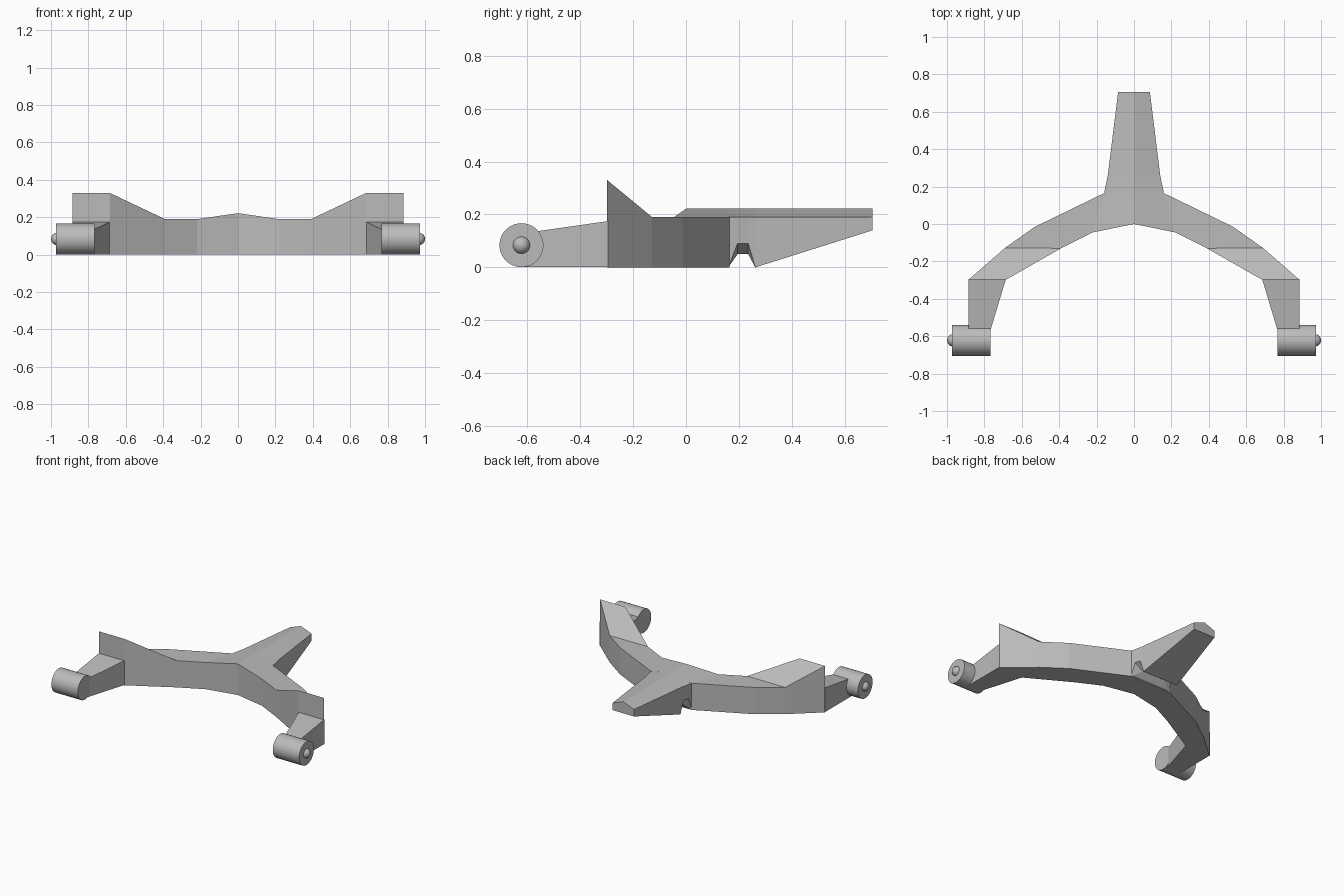
import bpy, bmesh, math
from mathutils import Matrix

cube = bpy.data.objects.get("Cube")
if cube:
    bpy.data.objects.remove(cube, do_unlink=True)

grey = bpy.data.materials.new("plain grey")
grey.use_nodes = True
grey.diffuse_color = (0.5, 0.5, 0.5, 1)
grey.node_tree.nodes["Principled BSDF"].inputs["Base Color"].default_value = (0.5, 0.5, 0.5, 1)


def finish(bm, name, smooth=False):
    """Clean the mesh and turn it into an object."""
    bmesh.ops.remove_doubles(bm, verts=bm.verts, dist=0.0005)
    bmesh.ops.recalc_face_normals(bm, faces=bm.faces)
    mesh = bpy.data.meshes.new(name)
    bm.to_mesh(mesh)
    bm.free()
    mesh.materials.append(grey)
    obj = bpy.data.objects.new(name, mesh)
    bpy.context.collection.objects.link(obj)
    if smooth:
        bpy.ops.object.select_all(action="DESELECT")
        obj.select_set(True)
        bpy.context.view_layer.objects.active = obj
        bpy.ops.object.shade_smooth_by_angle(angle=math.radians(40))
    return obj


def loft(name, sections):
    """Skin a row of matching cross-sections and cap both ends."""
    bm = bmesh.new()
    rings = [[bm.verts.new(p) for p in s] for s in sections]
    n = len(rings[0])
    for a, b in zip(rings, rings[1:]):
        for i in range(n):
            j = (i + 1) % n
            bm.faces.new((a[i], a[j], b[j], b[i]))
    bm.faces.new(rings[0])
    bm.faces.new(rings[-1])
    return finish(bm, name)


# Curved crossbar: (front x, front y, back x, back y, front top, back top)
half = [
    (0, 0, 0, 0.165, 0.222, 0.222),
    (0.22, -0.045, 0.16, 0.165, 0.19, 0.19),
    (0.3, -0.085, 0.53, -0.015, 0.19, 0.19),
    (0.39, -0.13, 0.69, -0.128, 0.19, 0.19),
    (0.685, -0.298, 0.885, -0.298, 0.33, 0.33),
]
stations = [(-a, b, -c, d, e, f) for a, b, c, d, e, f in half[:0:-1]] + half
loft("crossbar", [
    [(fx, fy, 0), (fx, fy, ft), (bx, by, bt), (bx, by, 0)]
    for fx, fy, bx, by, ft, bt in stations])

# Ridged tail with a groove underneath: (y, half width, base half width, side z, base z)
tail = [
    (0.16, 0.16, 0.16, 0, 0),
    (0.195, 0.154, 0.09, 0.09, 0.05),
    (0.235, 0.145, 0.09, 0.09, 0.05),
    (0.262, 0.14, 0.14, 0, 0),
    (0.705, 0.085, 0.085, 0.14, 0.14),
]
loft("tail", [
    [(0, y, 0.222), (w, y, 0.19), (w, y, s + 0.001), (b, y, z),
     (-b, y, z), (-w, y, s + 0.001), (-w, y, 0.19)]
    for y, w, b, s, z in tail])

for side, label in ((1, "left"), (-1, "right")):
    # Tapered bracket: (y, inner x, top z)
    loft(label + "_bracket", [
        [(side * x, y, 0.002), (side * x, y, z),
         (side * 0.885, y, z), (side * 0.885, y, 0.002)]
        for y, x, z in ((-0.295, 0.685, 0.175), (-0.56, 0.765, 0.137), (-0.62, 0.785, 0.128))])

    # Round barrel across the bracket end
    bm = bmesh.new()
    bmesh.ops.create_cone(
        bm, cap_ends=True, segments=48, radius1=0.083, radius2=0.083, depth=0.207,
        matrix=Matrix.Translation((side * 0.8705, -0.622, 0.084)) @ Matrix.Rotation(math.pi / 2, 4, "Y"))
    finish(bm, label + "_barrel", True)

    # Ball stud on the outer face
    bm = bmesh.new()
    bmesh.ops.create_uvsphere(
        bm, u_segments=24, v_segments=16, radius=0.033,
        matrix=Matrix.Translation((side * 0.967, -0.622, 0.084)))
    finish(bm, label + "_ball_stud", True)
